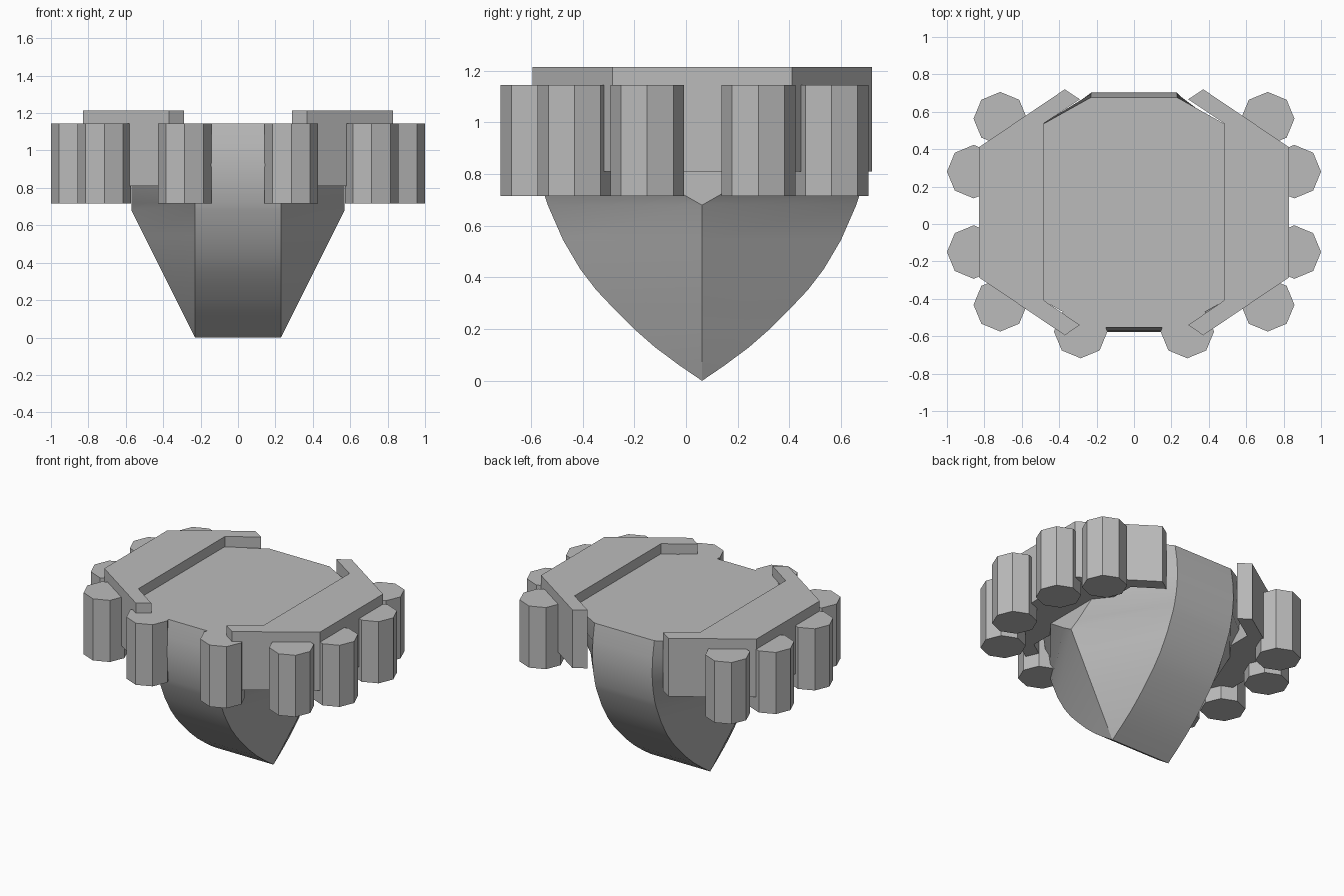
import bpy, bmesh, math
from mathutils import Vector

if "Cube" in bpy.data.objects:
    bpy.data.objects.remove(bpy.data.objects["Cube"], do_unlink=True)

grey = bpy.data.materials.new("plain grey")
grey.use_nodes = True
grey.diffuse_color = (0.5, 0.5, 0.5, 1)
grey.node_tree.nodes["Principled BSDF"].inputs["Base Color"].default_value = (0.5, 0.5, 0.5, 1)


def finish(bm, name, smooth=False):
    bmesh.ops.remove_doubles(bm, verts=bm.verts, dist=0.0005)
    bmesh.ops.recalc_face_normals(bm, faces=bm.faces)
    mesh = bpy.data.meshes.new(name)
    bm.to_mesh(mesh)
    bm.free()
    mesh.materials.append(grey)
    obj = bpy.data.objects.new(name, mesh)
    bpy.context.collection.objects.link(obj)
    if smooth:
        bpy.ops.object.select_all(action='DESELECT')
        obj.select_set(True)
        bpy.context.view_layer.objects.active = obj
        bpy.ops.object.shade_smooth_by_angle(angle=math.radians(25))
    return obj


def prism(name, outline, bottom, top):
    """Upright prism from a flat outline."""
    bm = bmesh.new()
    face = bm.faces.new([bm.verts.new((x, y, bottom)) for x, y in outline])
    extruded = bmesh.ops.extrude_face_region(bm, geom=[face], use_keep_orig=True)
    verts = [v for v in extruded["geom"] if isinstance(v, bmesh.types.BMVert)]
    bmesh.ops.translate(bm, verts=verts, vec=Vector((0, 0, top - bottom)))
    return finish(bm, name)


# Hull: height, half length, half width of the upright side facet
MID, HALF = 0.062, 0.23
sections = [
    (0.0, 0.0, 0), (0.06, 0.088, 0), (0.13, 0.182, 0), (0.2, 0.262, 0),
    (0.278, 0.34, 0), (0.352, 0.41, 0), (0.433, 0.472, 0), (0.545, 0.538, 0),
    (0.68, 0.597, 0), (0.72, 0.61, 0.07), (0.81, 0.63, 0.2), (0.92, 0.64, 0.31),
    (1.03, 0.634, 0.38), (1.145, 0.615, 0.425),
]
bm = bmesh.new()
rings = []
for z, length, facet in sections:
    wide = HALF + 0.5 * min(z, 0.68)
    quarter = [(HALF, -length), (wide, -facet), (wide, facet), (HALF, length)]
    loop = quarter + [(-x, y) for x, y in reversed(quarter)]
    rings.append([bm.verts.new((x, MID + y, z)) for x, y in loop])
for low, high in zip(rings, rings[1:]):
    for i in range(8):
        j = (i + 1) % 8
        bm.faces.new((low[i], low[j], high[j], high[i]))
bm.faces.new(rings[-1])
bmesh.ops.remove_doubles(bm, verts=bm.verts, dist=0.0005)
finish(bm, "hull", smooth=True)

# Side decks with hooked ends, and the eight-sided pods around them
deck = [(0.48, -0.41), (0.29, -0.54), (0.37, -0.595), (0.83, -0.285),
        (0.83, 0.41), (0.37, 0.72), (0.29, 0.667), (0.48, 0.54)]
pods = {"front_pod": (0.285, -0.575), "front_side_pod": (0.715, -0.432),
        "middle_front_pod": (0.857, -0.15), "middle_back_pod": (0.857, 0.28),
        "back_side_pod": (0.715, 0.563)}
RADIUS = 0.143
for side, label in ((1, "left"), (-1, "right")):
    prism(label + "_deck", [(side * x, y) for x, y in deck], 0.81, 1.215)
    for name, (cx, cy) in pods.items():
        ring = [(side * cx + RADIUS * math.cos(i * math.pi / 4),
                 cy + RADIUS * math.sin(i * math.pi / 4)) for i in range(8)]
        prism(label + "_" + name, ring, 0.716, 1.145)
